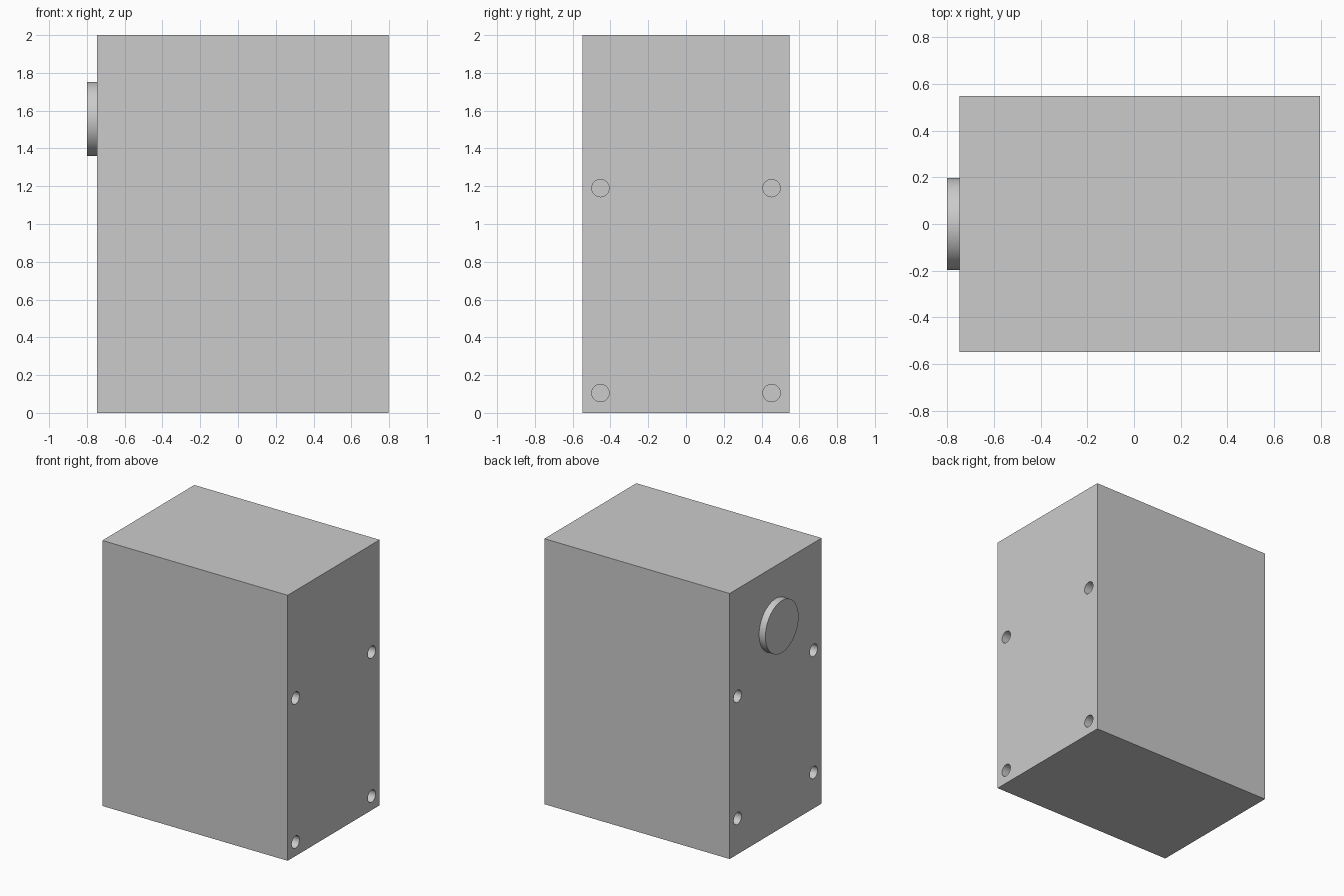
import bpy
import math

cube = bpy.data.objects.get("Cube")
if cube:
    bpy.data.objects.remove(cube, do_unlink=True)

grey = bpy.data.materials.new("light_grey")
grey.use_nodes = True
colour = (0.6, 0.6, 0.6, 1)
grey.diffuse_color = colour
grey.node_tree.nodes["Principled BSDF"].inputs["Base Color"].default_value = colour

LEFT, RIGHT, HOLE_DEPTH = 0.797, -0.747, 0.2


def x_cylinder(name, radius, x0, x1, y, z, sides):
    """Cylinder lying along x between x0 and x1."""
    bpy.ops.mesh.primitive_cylinder_add(
        vertices=sides, radius=radius, depth=abs(x1 - x0),
        location=((x0 + x1) / 2, y, z), rotation=(0, math.pi / 2, 0))
    obj = bpy.context.object
    obj.name = name
    obj.data.materials.append(grey)
    return obj


# Housing block
bpy.ops.mesh.primitive_cube_add(size=1, location=((LEFT + RIGHT) / 2, 0, 1))
housing = bpy.context.object
housing.name = "housing"
housing.scale = (LEFT - RIGHT, 1.094, 2)
bpy.ops.object.transform_apply(location=False, rotation=False, scale=True)
housing.data.materials.append(grey)

# Blind mounting holes, four in each end face
for face_x, inward, heights in ((LEFT, -1, (0.105, 1.19)), (RIGHT, 1, (0.27, 1.19))):
    for z in heights:
        for y in (-0.453, 0.453):
            cutter = x_cylinder("hole_cutter", 0.046, face_x - inward * 0.05,
                                face_x + inward * HOLE_DEPTH, y, z, 32)
            cut = housing.modifiers.new("mounting_hole", "BOOLEAN")
            cut.operation = "DIFFERENCE"
            cut.solver = "EXACT"
            cut.object = cutter
            bpy.context.view_layer.objects.active = housing
            bpy.ops.object.select_all(action="DESELECT")
            housing.select_set(True)
            bpy.ops.object.modifier_apply(modifier=cut.name)
            bpy.data.objects.remove(cutter, do_unlink=True)

# Round boss on the right end face
boss = x_cylinder("round_boss", 0.197, -0.8, RIGHT, 0, 1.556, 64)

for obj in (housing, boss):
    bpy.ops.object.select_all(action="DESELECT")
    obj.select_set(True)
    bpy.context.view_layer.objects.active = obj
    bpy.ops.object.shade_smooth_by_angle(angle=math.radians(30))
